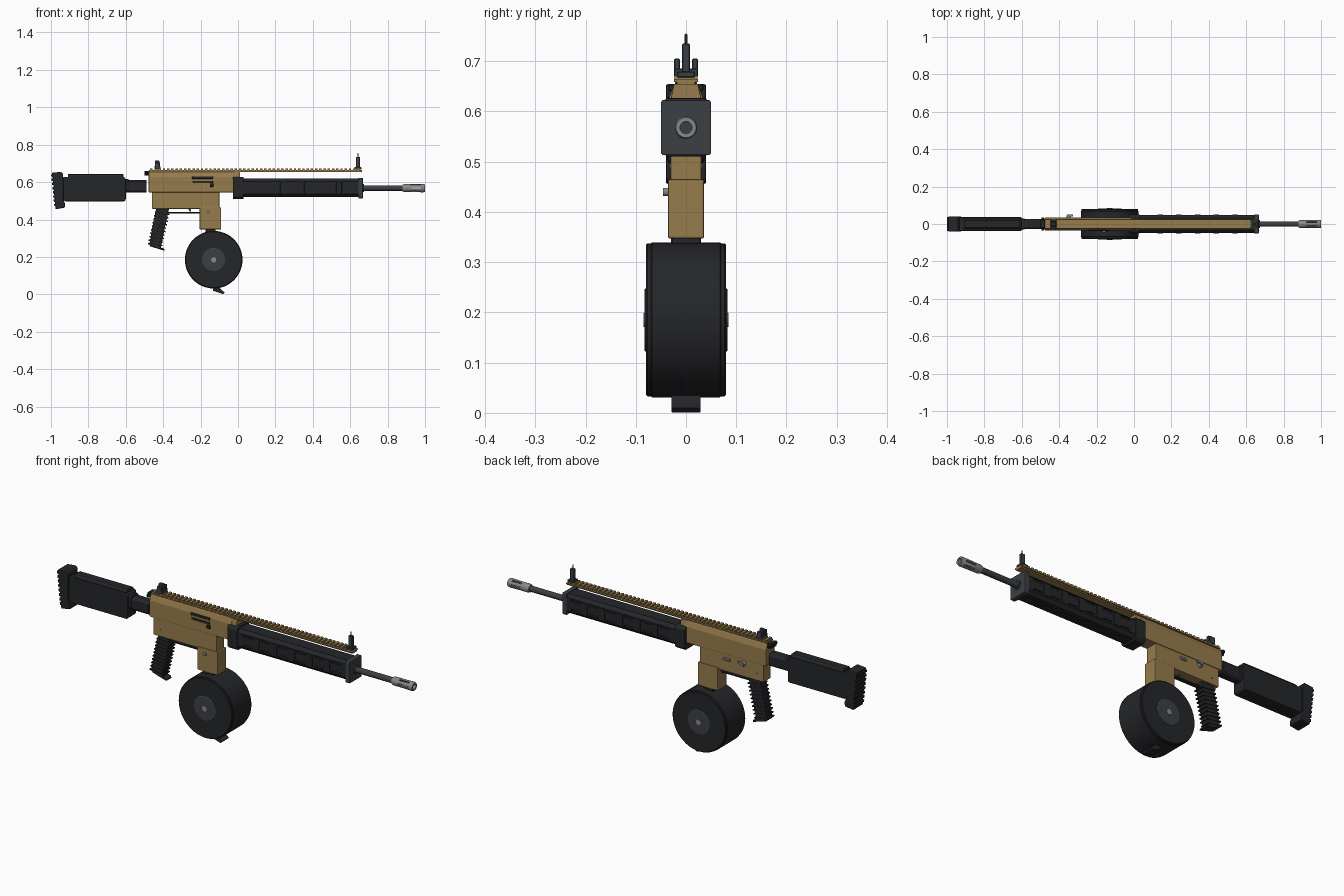
import bpy, bmesh, math
from mathutils import Vector, Matrix


def mat(name, rgb):
    m = bpy.data.materials.new(name)
    m.diffuse_color = (*rgb, 1)
    return m


TAN = mat("tan", (0.31, 0.2, 0.075))
BLACK = mat("black", (0.018, 0.019, 0.022))
GUN = mat("gunmetal", (0.045, 0.05, 0.056))
STEEL = mat("steel", (0.25, 0.25, 0.26))


def finish(bm, name, m, bevel=0.0, segs=2):
    bmesh.ops.recalc_face_normals(bm, faces=bm.faces[:])
    me = bpy.data.meshes.new(name)
    bm.to_mesh(me)
    bm.free()
    ob = bpy.data.objects.new(name, me)
    bpy.context.collection.objects.link(ob)
    me.materials.append(m)
    if bevel:
        b = ob.modifiers.new("bevel", 'BEVEL')
        b.width, b.segments, b.limit_method = bevel, segs, 'ANGLE'
    return ob


def add_box(bm, x0, x1, y0, y1, z0, z1):
    mtx = Matrix.Translation(((x0 + x1) / 2, (y0 + y1) / 2, (z0 + z1) / 2)) @ \
        Matrix.Diagonal((x1 - x0, y1 - y0, z1 - z0, 1))
    bmesh.ops.create_cube(bm, size=1, matrix=mtx)


def boxes(name, items, m, bevel=0.0):
    bm = bmesh.new()
    for it in items:
        add_box(bm, *it)
    return finish(bm, name, m, bevel, 1)


def prism(name, pts, t0, t1, m, bevel=0.0, axis='Y'):
    """Extrude a closed profile: (x,z) along y, or (y,z) along x."""
    bm = bmesh.new()
    co = [(p[0], t0, p[1]) if axis == 'Y' else (t0, p[0], p[1]) for p in pts]
    f = bm.faces.new([bm.verts.new(c) for c in co])
    d = Vector((0, t1 - t0, 0)) if axis == 'Y' else Vector((t1 - t0, 0, 0))
    ext = bmesh.ops.extrude_face_region(bm, geom=[f])
    bmesh.ops.translate(bm, vec=d, verts=[v for v in ext['geom'] if isinstance(v, bmesh.types.BMVert)])
    return finish(bm, name, m, bevel)


def lathe(name, prof, origin, m, axis='X', n=32, closed=False):
    """Revolve (position, radius) points around an axis through origin."""
    bm = bmesh.new()
    rings = []
    for t, r in prof:
        ring = []
        for i in range(n):
            a = 2 * math.pi * i / n
            c, s = r * math.cos(a), r * math.sin(a)
            ring.append(bm.verts.new(Vector(origin) + Vector((t, c, s) if axis == 'X' else (c, t, s))))
        rings.append(ring)
    pairs = list(zip(rings, rings[1:])) + ([(rings[-1], rings[0])] if closed else [])
    for a, b in pairs:
        for i in range(n):
            bm.faces.new((a[i], a[(i + 1) % n], b[(i + 1) % n], b[i]))
    if not closed:
        bm.faces.new(rings[0])
        bm.faces.new(rings[-1])
    ob = finish(bm, name, m)
    bpy.context.view_layer.objects.active = ob
    ob.select_set(True)
    bpy.ops.object.shade_smooth_by_angle(angle=math.radians(32))
    ob.select_set(False)
    return ob


def cut(ob, cutter):
    cutter.hide_render = True
    cutter.hide_viewport = True
    b = ob.modifiers.new("cut", 'BOOLEAN')
    b.object, b.operation, b.solver = cutter, 'DIFFERENCE', 'EXACT'


def octagon(w, z0, z1, c):
    return [(-w, z0 + c), (-w + c, z0), (w - c, z0), (w, z0 + c),
            (w, z1 - c), (w - c, z1), (-w + c, z1), (-w, z1 - c)]


# Receiver
prism("upper_receiver", [(-0.034, 0.545), (0.034, 0.545), (0.034, 0.628), (0.024, 0.655),
                         (-0.024, 0.655), (-0.034, 0.628)], -0.478, -0.015, TAN, 0.003, 'X')
prism("upper_receiver_nose", [(-0.031, 0.622), (0.031, 0.622), (0.024, 0.655), (-0.024, 0.655)],
      -0.03, 0.012, TAN, 0.002, 'X')
prism("lower_receiver", [(-0.46, 0.457), (-0.1, 0.457), (-0.1, 0.55), (-0.46, 0.55)], -0.031, 0.031, TAN, 0.003)
prism("magazine_well", [(-0.205, 0.347), (-0.09, 0.347), (-0.09, 0.465), (-0.205, 0.465)],
      -0.036, 0.036, TAN, 0.004)
boxes("ejection_port", [(-0.245, -0.135, -0.037, -0.03, 0.617, 0.63), (-0.24, -0.135, -0.036, -0.03, 0.595, 0.606),
                        (-0.15, -0.132, -0.04, -0.03, 0.575, 0.592)], BLACK, 0.001)
boxes("charging_latch", [(-0.5, -0.475, -0.022, 0.022, 0.635, 0.66), (-0.495, -0.48, -0.035, 0.035, 0.64, 0.655)],
      BLACK, 0.003)

# Small controls
lathe("magazine_catch", [(-0.046, 0.008), (-0.03, 0.008)], (-0.16, 0, 0.44), STEEL, 'Y', 16)
lathe("selector_pivot", [(0.03, 0.012), (0.046, 0.01)], (-0.35, 0, 0.525), STEEL, 'Y', 20)
prism("selector_lever", [(-0.358, 0.52), (-0.325, 0.528), (-0.325, 0.536), (-0.358, 0.534)], 0.04, 0.05, STEEL, 0.001)
boxes("bolt_release", [(-0.275, -0.235, 0.03, 0.038, 0.515, 0.529)], STEEL, 0.003)
lathe("receiver_pin", [(-0.033, 0.006), (0.033, 0.006)], (-0.42, 0, 0.49), TAN, 'Y', 16)

# Top rail
rail = [(-0.475, 0.662, -0.018, 0.018, 0.653, 0.662), (-0.475, 0.662, -0.024, 0.024, 0.659, 0.665)]
rail += [(-0.47 + i * 0.0226, -0.457 + i * 0.0226, -0.023, 0.023, 0.664, 0.672) for i in range(50)]
boxes("top_rail", rail, TAN)

# Handguard with slotted sides
guard = prism("handguard", octagon(0.047, 0.52, 0.62, 0.016), 0.025, 0.65, BLACK, 0, 'X')
slots = []
for i in range(6):
    x = 0.065 + i * 0.1
    for s in (-1, 1):
        for z in (0.545, 0.597):
            slots.append((x, x + 0.05, s * 0.047 - 0.007, s * 0.047 + 0.007, z - 0.006, z + 0.006))
    slots.append((x, x + 0.05, -0.008, 0.008, 0.513, 0.527))
cut(guard, boxes("slot_cutter", slots, BLACK))
boxes("handguard_ribs", [(0.125 + i * 0.1, 0.155 + i * 0.1, s * 0.048 - 0.002, s * 0.048 + 0.002, 0.538, 0.602)
                         for i in range(5) for s in (-1, 1)], BLACK, 0.001)
prism("handguard_rear_collar", octagon(0.05, 0.51, 0.627, 0.012), -0.027, 0.03, BLACK, 0.003, 'X')
prism("handguard_front_cap", octagon(0.05, 0.513, 0.623, 0.004), 0.643, 0.667, GUN, 0.002, 'X')

# Barrel and muzzle brake
lathe("barrel_nut", [(0.66, 0.022), (0.674, 0.022)], (0, 0, 0.568), GUN, n=20)
lathe("barrel", [(0.65, 0.0145), (0.9, 0.0145)], (0, 0, 0.568), GUN, n=24)
brake = lathe("muzzle_brake", [(0.88, 0.011), (0.88, 0.018), (0.888, 0.021), (0.992, 0.0225), (1.0, 0.02),
                               (1.0, 0.012)], (0, 0, 0.568), STEEL, n=24, closed=True)
bm = bmesh.new()
for k in range(3):
    rot = Matrix.Translation((0.95, 0, 0.568)) @ Matrix.Rotation(k * math.pi / 3 + math.pi / 6, 4, 'X')
    bmesh.ops.create_cube(bm, size=1, matrix=rot @ Matrix.Diagonal((0.055, 0.007, 0.07, 1)))
    cut(brake, finish(bm, "vent_cutter", STEEL))
    bm = bmesh.new()
bm.free()

# Sights
boxes("front_sight", [(0.622, 0.66, -0.018, 0.018, 0.668, 0.68), (0.63, 0.652, -0.008, 0.008, 0.675, 0.735),
                      (0.638, 0.643, -0.0025, 0.0025, 0.73, 0.755)], GUN, 0.002)
boxes("rear_sight", [(-0.447, -0.415, -0.024, 0.024, 0.668, 0.686), (-0.445, -0.417, -0.024, -0.012, 0.68, 0.705),
                     (-0.445, -0.417, 0.012, 0.024, 0.68, 0.705), (-0.445, -0.42, -0.008, 0.008, 0.68, 0.715)],
      GUN, 0.002)

# Drum magazine
C = (-0.13, 0, 0.185)
lathe("drum", [(-0.08, 0.14), (-0.08, 0.149), (-0.077, 0.152), (-0.07, 0.152), (-0.068, 0.154), (0.068, 0.154),
               (0.07, 0.152), (0.077, 0.152), (0.08, 0.149), (0.08, 0.14)], C, BLACK, 'Y', 48)
lathe("drum_hub", [(-0.083, 0.06), (-0.081, 0.063), (0.081, 0.063), (0.083, 0.06)], C, GUN, 'Y', 40)
lathe("drum_bolt", [(-0.085, 0.014), (0.085, 0.014)], C, STEEL, 'Y', 20)
boxes("drum_neck", [(-0.175, -0.12, -0.03, 0.03, 0.32, 0.352)], BLACK, 0.003)
prism("drum_foot", [(-0.135, 0.02), (-0.08, 0.001), (-0.07, 0.01), (-0.085, 0.02), (-0.1, 0.036), (-0.13, 0.034)],
      -0.029, 0.029, BLACK, 0.001)

# Pistol grip with ribs
prism("pistol_grip", [(-0.437, 0.46), (-0.368, 0.46), (-0.39, 0.36), (-0.412, 0.25), (-0.395, 0.245), (-0.39, 0.232),
                      (-0.472, 0.257), (-0.472, 0.28), (-0.458, 0.36)], -0.024, 0.024, BLACK, 0.005)
for i in range(10):
    z, x = 0.436 - i * 0.0185, -0.404 - i * 0.0042
    prism("grip_rib", [(x - 0.04, z - 0.002), (x + 0.037, z - 0.012), (x + 0.037, z - 0.006), (x - 0.04, z + 0.006)],
          -0.027, 0.027, BLACK, 0.001)

# Trigger and guard
boxes("trigger_guard", [(-0.375, -0.2, -0.01, 0.01, 0.433, 0.441)], BLACK, 0.002)
prism("trigger", [(-0.272, 0.465), (-0.255, 0.465), (-0.25, 0.443), (-0.258, 0.443)], -0.005, 0.005, GUN)

# Stock
prism("stock_tube", octagon(0.028, 0.545, 0.61, 0.01), -0.61, -0.488, BLACK, 0.002, 'X')
prism("stock_end_plate", octagon(0.03, 0.55, 0.617, 0.008), -0.615, -0.585, BLACK, 0.002, 'X')
prism("stock_body", [(-0.935, 0.508), (-0.925, 0.497), (-0.608, 0.497), (-0.6, 0.505), (-0.6, 0.618), (-0.61, 0.628),
                     (-0.935, 0.628)], -0.037, 0.037, BLACK, 0.006)
prism("stock_cheek_rest", octagon(0.028, 0.615, 0.642, 0.008), -0.91, -0.612, BLACK, 0.002, 'X')
prism("butt_pad", [(-0.994, 0.65), (-0.945, 0.655), (-0.935, 0.645), (-0.934, 0.51), (-0.925, 0.485),
                   (-0.926, 0.463), (-0.975, 0.455)], -0.04, 0.04, BLACK, 0.004)
for i in range(8):
    z = 0.635 - i * 0.0225
    x = -0.992 + i * 0.0023
    prism("butt_pad_rib", [(x + 0.01, z + 0.008), (x - 0.008, z + 0.006), (x - 0.006, z - 0.006), (x + 0.01, z - 0.008)],
          -0.038, 0.038, BLACK)
